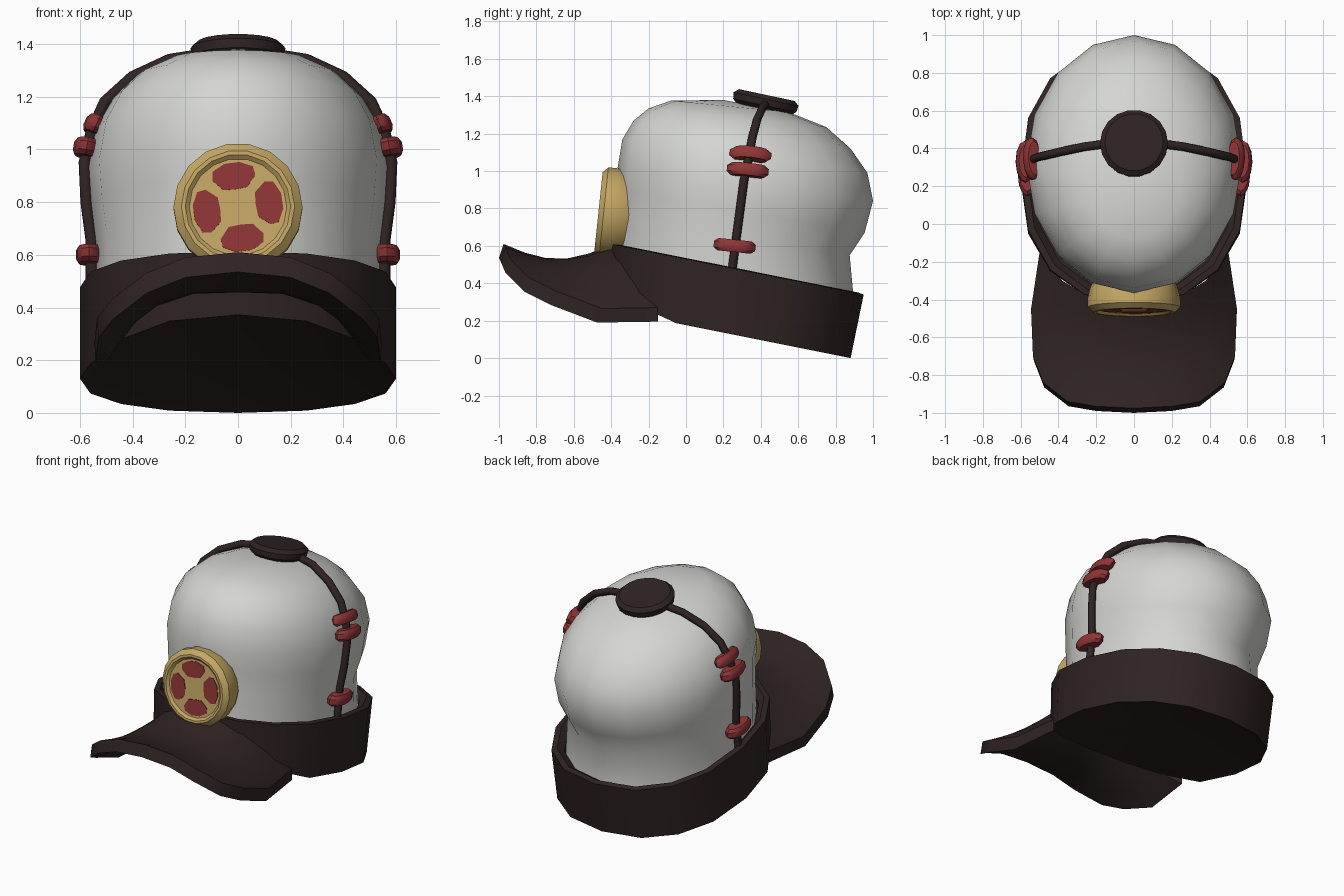
import bpy, bmesh, math
from mathutils import Matrix, Vector

if "Cube" in bpy.data.objects:
    bpy.data.objects.remove(bpy.data.objects["Cube"])


def material(name, rgb):
    m = bpy.data.materials.new(name)
    m.diffuse_color = (*rgb, 1)
    m.use_nodes = True
    m.node_tree.nodes["Principled BSDF"].inputs["Base Color"].default_value = m.diffuse_color
    return m


WHITE = material("off white", (0.66, 0.67, 0.64))
BROWN = material("dark brown", (0.029, 0.017, 0.017))
RED = material("muted red", (0.28, 0.036, 0.038))
GOLD = material("dull gold", (0.56, 0.39, 0.13))


def finish(bm, name, mat, angle=35):
    bmesh.ops.recalc_face_normals(bm, faces=bm.faces)
    me = bpy.data.meshes.new(name)
    bm.to_mesh(me)
    bm.free()
    me.materials.append(mat)
    ob = bpy.data.objects.new(name, me)
    bpy.context.collection.objects.link(ob)
    bpy.ops.object.select_all(action='DESELECT')
    ob.select_set(True)
    bpy.context.view_layer.objects.active = ob
    bpy.ops.object.shade_smooth_by_angle(angle=math.radians(angle))
    return ob


def loft(rings, start=None, end=None):
    """Skin closed rings, with optional pole points closing either end."""
    bm = bmesh.new()
    rows = [[bm.verts.new(p) for p in r] for r in rings]
    n = len(rows[0])
    for a, b in zip(rows, rows[1:]):
        for i in range(n):
            j = (i + 1) % n
            bm.faces.new((a[i], a[j], b[j], b[i]))
    for pole, row in ((start, rows[0]), (end, rows[-1])):
        if pole is not None:
            v = bm.verts.new(pole)
            for i in range(n):
                bm.faces.new((row[i], row[(i + 1) % n], v))
    return bm


def lathe(profile, sides):
    rings = [[(r * math.cos(math.tau * i / sides), r * math.sin(math.tau * i / sides), z)
              for i in range(sides)] for r, z in profile]
    return loft(rings, (0, 0, profile[0][1]), (0, 0, profile[-1][1]))


def oval(y0, y1, w, zfun, power=2.0, n=16):
    """Horizontal oval whose height is a function of y."""
    pts = []
    for i in range(n):
        a = math.tau * i / n
        s, c = math.sin(a), math.cos(a)
        x = w * math.copysign(abs(s) ** (2 / power), s)
        y = (y0 + y1) / 2 + (y1 - y0) / 2 * math.copysign(abs(c) ** (2 / power), c)
        pts.append((x, y, zfun(y)))
    return pts


# Dome: tilted oval sections (front y, front z, back y, back z, half width)
sections = [(-.38, .52, .90, .28, .54), (-.36, .75, .875, .55, .54),
            (-.36, .90, .955, .67, .56), (-.365, 1.02, 1.0, .84, .57),
            (-.34, 1.17, .97, .99, .54), (-.28, 1.27, .88, 1.12, .475),
            (-.2, 1.335, .75, 1.235, .38), (-.08, 1.377, .55, 1.315, .25)]
rings = [oval(y0, y1, w, lambda y, y0=y0, z0=z0, y1=y1, z1=z1:
              z0 + (z1 - z0) * (y - y0) / (y1 - y0)) for y0, z0, y1, z1, w in sections]
finish(loft(rings, None, (0, .2, 1.38)), "dome", WHITE, 60)


# Band: tilted wall with a narrow top rim and a shallow recess below
def top_z(y):
    return .34 + (.95 - y) * .2


def bottom_z(y):
    return (.88 - y) * .2 + max(0, -.1 - y) * .35


band = [oval(-.38, .83, .55, lambda y: bottom_z(y) + .02, 2.3),
        oval(-.42, .88, .60, bottom_z, 2.3),
        oval(-.42, .95, .60, top_z, 2.3),
        oval(-.39, .92, .565, lambda y: top_z(y) + .005, 2.3),
        oval(-.36, .87, .53, lambda y: top_z(y) - .03, 2.3)]
finish(loft(band, (0, .25, .19)), "cap_band", BROWN)

# Brim: arched sheet between the band and the outer edge, dipped in the middle
inner = [(0, -.41, .60), (.15, -.40, .58), (.28, -.36, .52),
         (.38, -.30, .43), (.45, -.23, .34), (.50, -.15, .27)]
outer = [(0, -.975, .61), (.2, -.965, .59), (.35, -.94, .53),
         (.48, -.84, .43), (.535, -.70, .36), (.545, -.45, .265)]


def both_sides(pts):
    return [Vector((-x, y, z)) for x, y, z in pts[:0:-1]] + [Vector(p) for p in pts]


inner, outer = both_sides(inner), both_sides(outer)
bm = bmesh.new()
top, low = [], []
for k in range(6):
    t = k / 5
    row = []
    for j, (a, b) in enumerate(zip(inner, outer)):
        p = a.lerp(b, t)
        p.z -= .075 * math.sin(math.pi * t) * (1 - abs(j - 5) / 5)
        row.append(p)
    top.append([bm.verts.new(p) for p in row])
    low.append([bm.verts.new(p + Vector((-.01 * p.x * t, -.025 * t, -.075))) for p in row])
for k in range(5):
    for j in range(10):
        for g in (top, low):
            bm.faces.new((g[k][j], g[k][j + 1], g[k + 1][j + 1], g[k + 1][j]))
    for j in (0, 10):
        bm.faces.new((top[k][j], top[k + 1][j], low[k + 1][j], low[k][j]))
for k in (0, 5):
    for j in range(10):
        bm.faces.new((top[k][j], top[k][j + 1], low[k][j + 1], low[k][j]))
finish(bm, "brim", BROWN)

# Crown button
bm = lathe([(.15, -.04), (.175, -.02), (.18, .015), (.155, .037)], 18)
bm.transform(Matrix.Translation((0, .425, 1.37)) @ Matrix.Rotation(math.radians(-12), 4, 'X'))
finish(bm, "crown_button", BROWN)

# Cords running down both sides and the beads threaded on them
cord = [(.10, .43, 1.365), (.26, .41, 1.34), (.40, .38, 1.275), (.505, .355, 1.18),
        (.555, .335, 1.07), (.582, .31, .95), (.575, .29, .80), (.555, .27, .65), (.555, .245, .46)]
# (centre, sideways lean, half depth)
beads = [((.54, .345, 1.09), 25, .045), ((.575, .33, 1.005), 10, .05), ((.565, .26, .60), 0, .05)]
for side, label in ((1, "right"), (-1, "left")):
    pts = [Vector((side * x, y, z)) for x, y, z in cord]
    rings = []
    for i, p in enumerate(pts):
        d = (pts[min(i + 1, len(pts) - 1)] - pts[max(i - 1, 0)]).normalized()
        u = Vector((0, 1, 0))
        u = (u - d * u.dot(d)).normalized()
        v = d.cross(u)
        rings.append([p + .023 * (math.cos(a) * u + math.sin(a) * v)
                      for a in (math.tau * k / 8 for k in range(8))])
    finish(loft(rings, pts[0], pts[-1]), "cord_" + label, BROWN, 60)
    for n, (c, lean, depth) in enumerate(beads):
        bm = lathe([(.8, -.033), (1, -.016), (1, .016), (.8, .033)], 12)
        bm.transform(Matrix.Translation((side * c[0], c[1], c[2]))
                     @ Matrix.Rotation(math.radians(-side * lean), 4, 'Y')
                     @ Matrix.Rotation(math.radians(-6), 4, 'X')
                     @ Matrix.Diagonal((depth, .112, 1, 1)))
        finish(bm, f"bead_{label}_{n + 1}", RED)

# Round front lamp with a raised rim
place = Matrix.Translation((0, -.44, .78)) @ Matrix.Rotation(math.radians(84), 4, 'X')
bm = lathe([(.20, -.17), (.23, -.11), (.245, -.05), (.245, 0), (.215, .028), (.20, .028), (.185, .014)], 18)
bm.transform(place)
finish(bm, "front_lamp", GOLD, 30)

# Four lens plates set on the lamp face
bm = bmesh.new()
for q in range(4):
    mid = 98 + 90 * q
    shape = [(.085, -33), (.14, -36), (.165, -28), (.172, -10), (.172, 10), (.165, 28),
             (.14, 36), (.085, 33), (.068, 0)]
    loop = [(r * math.cos(math.radians(mid + a)), r * math.sin(math.radians(mid + a)))
            for r, a in shape]
    lo = [bm.verts.new((x, y, .012)) for x, y in loop]
    hi = [bm.verts.new((x, y, .018)) for x, y in loop]
    bm.faces.new(lo[::-1])
    bm.faces.new(hi)
    for i in range(len(loop)):
        j = (i + 1) % len(loop)
        bm.faces.new((lo[i], lo[j], hi[j], hi[i]))
bm.transform(place)
finish(bm, "lamp_lenses", RED, 30)
